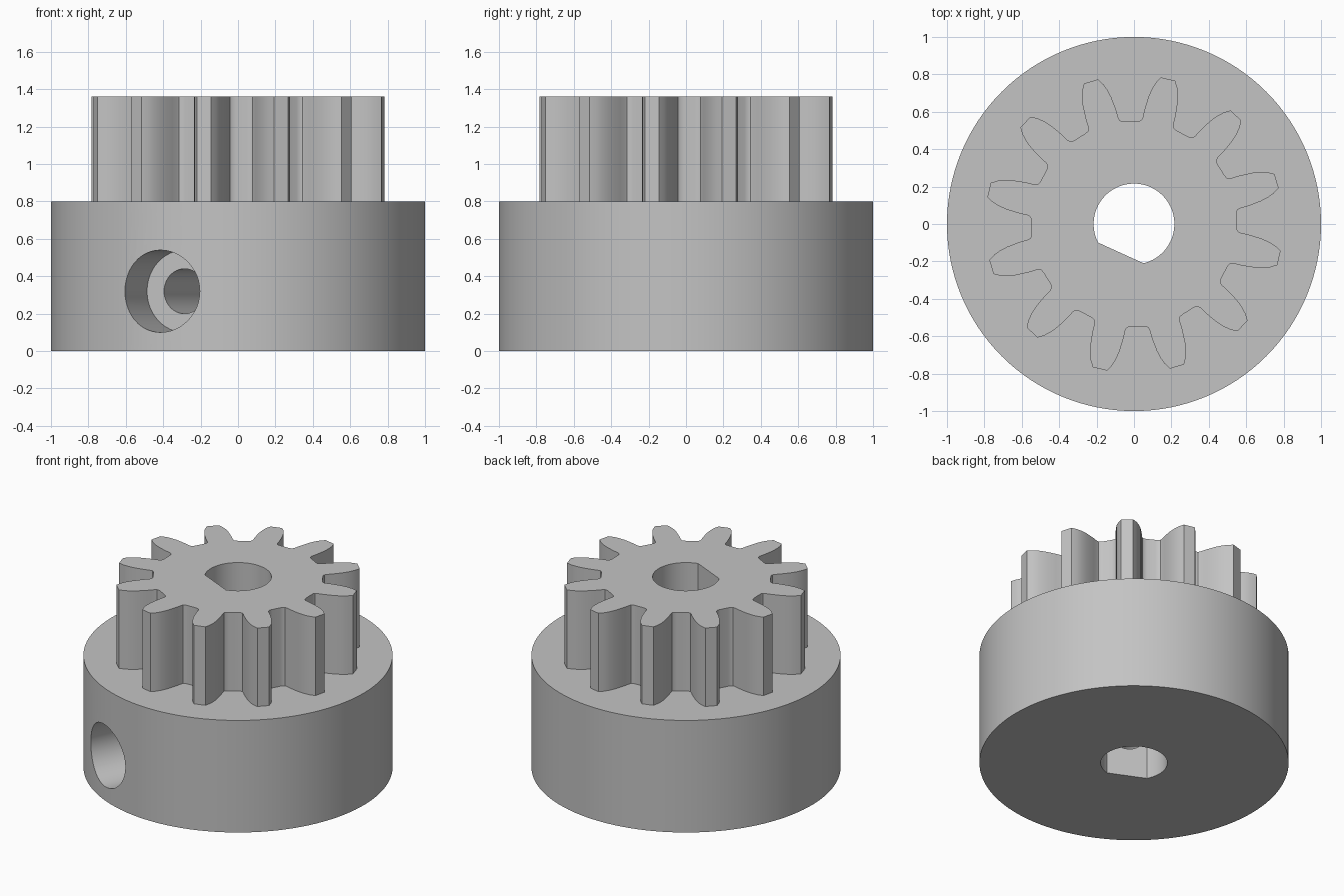
import bpy, bmesh
from math import radians, cos, sin, acos, pi
from mathutils import Matrix, Vector

cube = bpy.data.objects.get("Cube")
if cube:
    bpy.data.objects.remove(cube, do_unlink=True)

TEETH = 12
TOOTH_ANGLE = radians(16.8)      # direction of the first tooth
SCREW_ANGLE = radians(245.5)     # direction of the shaft flat and screw hole
HUB_TOP, GEAR_TOP = 0.8, 1.36
SCREW_Z = 0.32

grey = bpy.data.materials.new("grey plastic")
grey.use_nodes = True
colour = (0.55, 0.55, 0.55, 1)
grey.diffuse_color = colour
grey.node_tree.nodes["Principled BSDF"].inputs["Base Color"].default_value = colour


def polar(r, a):
    return (r * cos(a), r * sin(a))


def prism(name, outline, z0, z1):
    """Extrude a flat counter-clockwise outline from z0 to z1."""
    bm = bmesh.new()
    face = bm.faces.new([bm.verts.new((x, y, z0)) for x, y in outline])
    out = bmesh.ops.extrude_face_region(bm, geom=[face])
    top = [v for v in out["geom"] if isinstance(v, bmesh.types.BMVert)]
    bmesh.ops.translate(bm, vec=(0, 0, z1 - z0), verts=top)
    bmesh.ops.recalc_face_normals(bm, faces=bm.faces)
    mesh = bpy.data.meshes.new(name)
    bm.to_mesh(mesh)
    bm.free()
    mesh.materials.append(grey)
    obj = bpy.data.objects.new(name, mesh)
    bpy.context.collection.objects.link(obj)
    return obj


def circle(r, n):
    return [polar(r, 2 * pi * i / n) for i in range(n)]


def combine(target, tool, operation):
    """Apply a boolean and remove the tool."""
    mod = target.modifiers.new("boolean", "BOOLEAN")
    mod.operation, mod.object, mod.solver = operation, tool, "EXACT"
    bpy.context.view_layer.objects.active = target
    bpy.ops.object.modifier_apply(modifier=mod.name)
    bpy.data.objects.remove(tool, do_unlink=True)


# Gear outline: half a tooth (radius, degrees from its middle), mirrored and repeated
half_tooth = [(0.797, 2.8), (0.765, 4.4), (0.73, 5.6), (0.69, 6.6), (0.65, 7.3),
              (0.61, 8.0), (0.575, 8.4), (0.56, 8.9), (0.552, 10), (0.549, 12)]
tooth = [(r, -a) for r, a in reversed(half_tooth)] + half_tooth
gear_outline = [polar(r, TOOTH_ANGLE + 2 * pi * i / TEETH + radians(a))
                for i in range(TEETH) for r, a in tooth]

# Round hub with the toothed gear on top
body = prism("pinion_gear_with_hub", circle(1, 128), 0, HUB_TOP)
gear = prism("gear_teeth", gear_outline, HUB_TOP - 0.1, GEAR_TOP)
combine(body, gear, "UNION")

# D-shaped shaft bore
bore_radius, flat_distance = 0.216, 0.17
half_flat = acos(flat_distance / bore_radius)
steps = 56
bore_outline = [polar(bore_radius, SCREW_ANGLE + half_flat
                      + (2 * pi - 2 * half_flat) * i / steps)
                for i in range(steps + 1)]
combine(body, prism("bore_cutter", bore_outline, -0.2, GEAR_TOP + 0.2), "DIFFERENCE")

# Counterbored screw hole running out through the flat
outward = Vector((*polar(1, SCREW_ANGLE), 0))
turn = outward.to_track_quat("Z", "Y").to_matrix().to_4x4()
for name, radius, start in (("counterbore_cutter", 0.22, 0.69),
                            ("screw_hole_cutter", 0.12, 0.05)):
    cutter = prism(name, circle(radius, 48), start, 1.2)
    cutter.data.transform(Matrix.Translation((0, 0, SCREW_Z)) @ turn)
    combine(body, cutter, "DIFFERENCE")

# Smooth walls with crisp edges
bpy.ops.object.select_all(action="DESELECT")
body.select_set(True)
bpy.context.view_layer.objects.active = body
bpy.ops.object.shade_smooth_by_angle(angle=radians(28))
